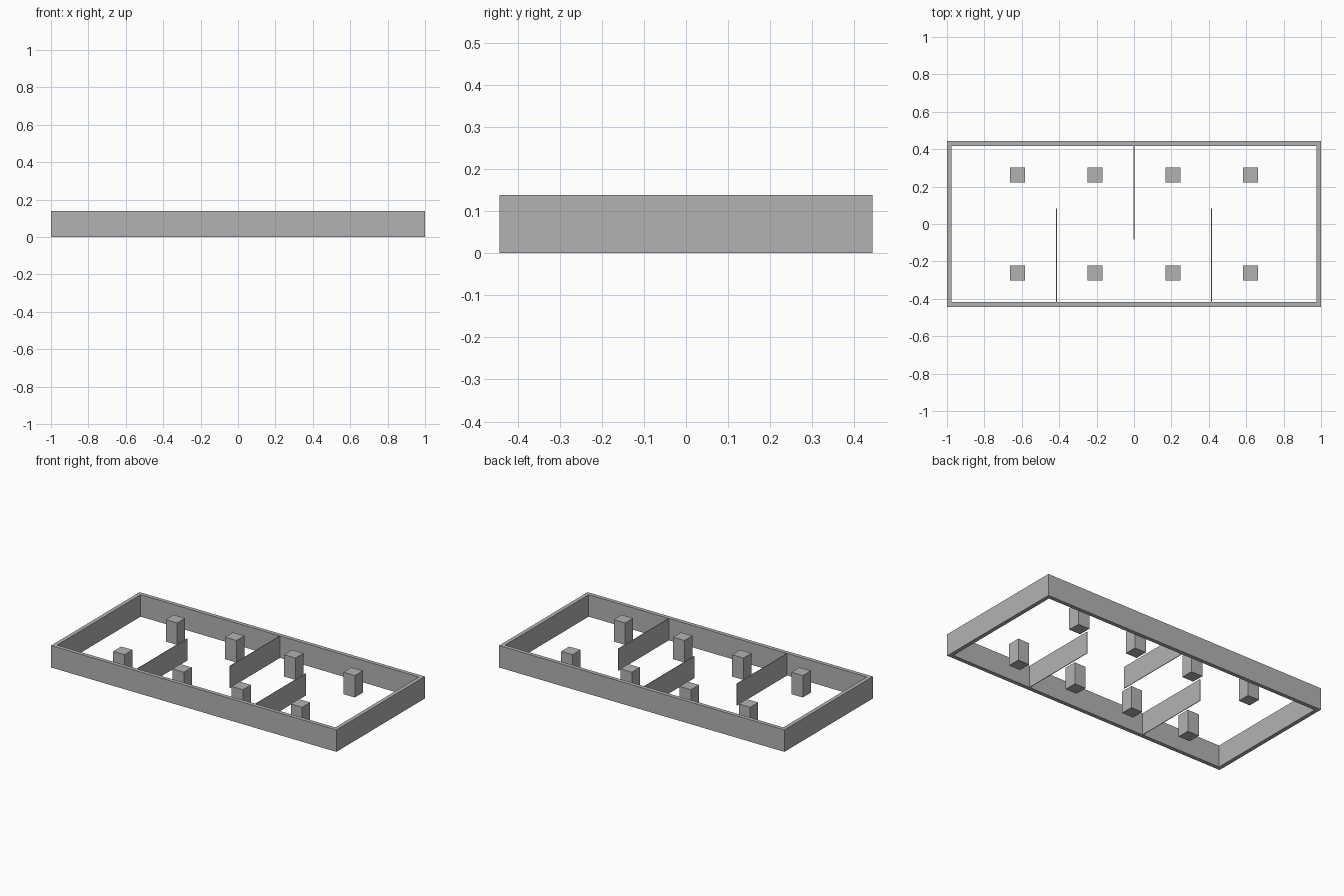
import bpy

cube = bpy.data.objects.get("Cube")
if cube:
    bpy.data.objects.remove(cube, do_unlink=True)

HALF_X, HALF_Y, HEIGHT = 1.0, 0.443, 0.139
WALL = 0.025          # outer wall thickness
PANEL = 0.004         # partition thickness
BAY = 0.415           # pillar spacing

grey = bpy.data.materials.new("plain grey")
grey.use_nodes = True
colour = (0.45, 0.45, 0.45, 1)
grey.diffuse_color = colour
grey.node_tree.nodes["Principled BSDF"].inputs["Base Color"].default_value = colour


def add_mesh(name, verts, faces):
    mesh = bpy.data.meshes.new(name)
    mesh.from_pydata(verts, [], faces)
    mesh.materials.append(grey)
    obj = bpy.data.objects.new(name, mesh)
    bpy.context.collection.objects.link(obj)
    return obj


def ring(hx, hy, z):
    return [(-hx, -hy, z), (hx, -hy, z), (hx, hy, z), (-hx, hy, z)]


def block(name, x, y, sx, sy):
    """Full-height upright block centred on x, y."""
    verts = ring(sx / 2, sy / 2, 0) + ring(sx / 2, sy / 2, HEIGHT)
    sides = [(i, (i + 1) % 4, (i + 1) % 4 + 4, i + 4) for i in range(4)]
    obj = add_mesh(name, verts, [(3, 2, 1, 0), (4, 5, 6, 7)] + sides)
    obj.location = (x, y, 0)
    return obj


# Outer wall: four rings joined into one open rectangular frame
ix, iy = HALF_X - WALL, HALF_Y - WALL
loops = [ring(HALF_X, HALF_Y, 0), ring(HALF_X, HALF_Y, HEIGHT),
         ring(ix, iy, HEIGHT), ring(ix, iy, 0)]
faces = []
for r in range(4):
    a, b = r * 4, (r + 1) % 4 * 4
    for i in range(4):
        j = (i + 1) % 4
        faces.append((a + i, a + j, b + j, b + i))
add_mesh("outer_wall", [v for loop in loops for v in loop], faces)

# Two rows of square pillars
for row, y in (("front", -0.263), ("back", 0.263)):
    for i in range(4):
        block(f"{row}_pillar_{i + 1}", (i - 1.5) * BAY, y, 0.08, 0.08)

# Staggered thin partitions reaching in from the long walls
reach = 0.502
for name, x, side in (("right_partition", -BAY, -1),
                      ("middle_partition", 0, 1),
                      ("left_partition", BAY, -1)):
    block(name, x, side * (iy - reach / 2), PANEL, reach)
